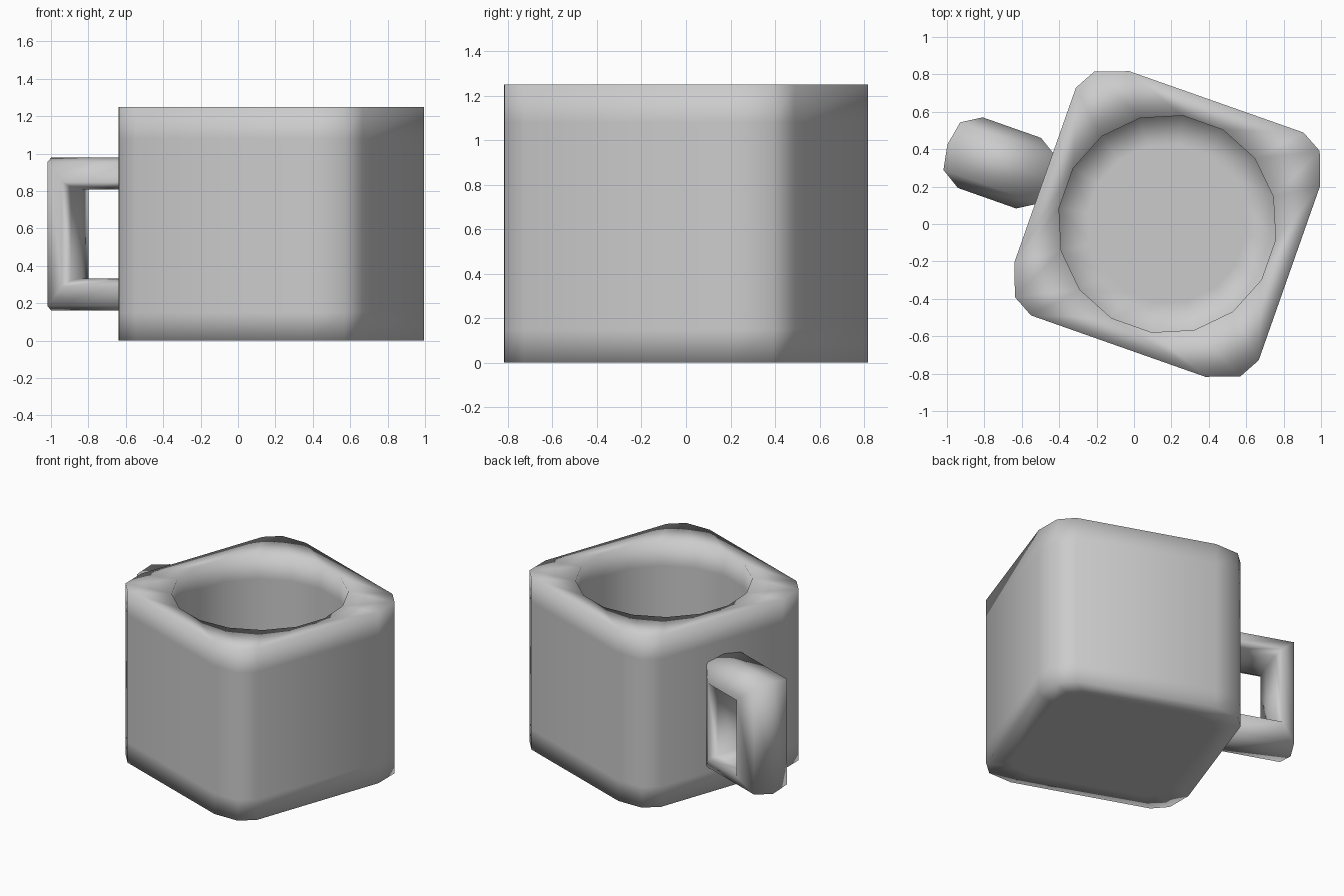
import bpy, bmesh, math
from mathutils import Matrix

if "Cube" in bpy.data.objects:
    bpy.data.objects.remove(bpy.data.objects["Cube"])

# The whole mug is turned about z and its body sits right of the origin
PLACE = Matrix.Translation((0.178, 0, 0)) @ Matrix.Rotation(math.radians(-19.4), 4, 'Z')


def ring(bm, pts, z, scale=1.0):
    return [bm.verts.new((x * scale, y * scale, z)) for x, y in pts]


def bridge(bm, a, b):
    n = len(a)
    for i in range(n):
        j = (i + 1) % n
        bm.faces.new((a[i], a[j], b[j], b[i]))


def finish(bm, name):
    bmesh.ops.recalc_face_normals(bm, faces=bm.faces[:])
    for f in bm.faces:
        f.smooth = True
    mesh = bpy.data.meshes.new(name)
    bm.to_mesh(mesh)
    bm.free()
    obj = bpy.data.objects.new(name, mesh)
    obj.matrix_world = PLACE
    bpy.context.collection.objects.link(obj)
    return obj


# Mug body: square with rounded corners outside, 16-sided round well inside
square = []
for k in range(4):
    c, s = round(math.cos(k * math.pi / 2)), round(math.sin(k * math.pi / 2))
    for x, y in ((0.703, 0.463), (0.639, 0.639), (0.525, 0.703)):
        square.append((x * c - y * s, x * s + y * c))
circle = [(0.585 * math.cos(math.tau * (i + 0.5) / 16),
           0.585 * math.sin(math.tau * (i + 0.5) / 16)) for i in range(16)]

bm = bmesh.new()
outer = [ring(bm, square, z, s) for z, s in
         ((0, 0.8), (0, 1), (0.15, 1), (1.08, 1), (1.25, 1))]
inner = [ring(bm, circle, z, s) for z, s in
         ((1.25, 1), (1.08, 1), (0.25, 1), (0.1, 1), (0.1, 0.73))]
for loops in (outer, inner):
    for a, b in zip(loops, loops[1:]):
        bridge(bm, a, b)
bm.faces.new(outer[0])
bm.faces.new(inner[-1])
rim = [bm.edges.get((loop[i], loop[i - 1]))
       for loop in (outer[-1], inner[0]) for i in range(len(loop))]
bmesh.ops.triangle_fill(bm, edges=rim, use_beauty=True)
finish(bm, "mug_body")

# Handle: bulged section swept around a mitred rectangle, inner side sunk in the body
section = [(0.2, 0), (0.135, 0.105), (0, 0.13), (-0.135, 0.105),
           (-0.2, 0), (-0.14, -0.03), (0, -0.043), (0.14, -0.03)]
bm = bmesh.new()
corners = []
for x, z, sx, sz in ((-0.79, 0.29, 1, -1), (-0.79, 0.85, 1, 1),
                     (-1.12, 0.85, -1, 1), (-1.12, 0.29, -1, -1)):
    corners.append([bm.verts.new((x + sx * o, v + 0.01, z + sz * o)) for v, o in section])
for i in range(4):
    bridge(bm, corners[i], corners[(i + 1) % 4])
finish(bm, "handle")
